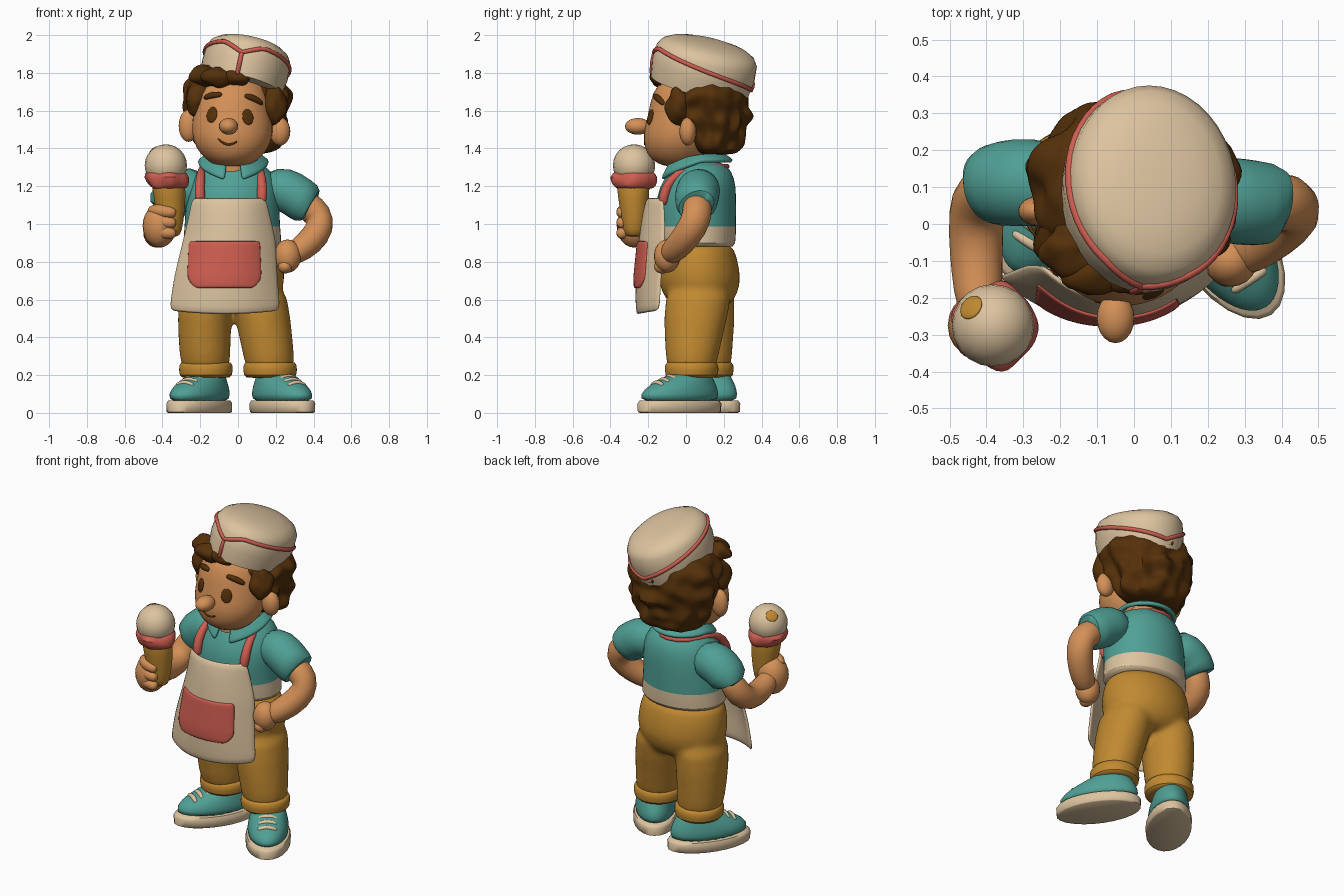
import bpy, bmesh, math
from mathutils import Vector, Matrix, noise
from mathutils.bvhtree import BVHTree

old = bpy.data.objects.get("Cube")
if old:
    bpy.data.objects.remove(old)


def material(name, *rgb):
    mat = bpy.data.materials.new(name)
    mat.use_nodes = True
    mat.diffuse_color = (*rgb, 1)
    mat.node_tree.nodes["Principled BSDF"].inputs["Base Color"].default_value = (*rgb, 1)
    return mat


teal = material("teal", .08, .35, .3)
cream = material("cream", .72, .55, .35)
red = material("coral_red", .62, .11, .08)
gold = material("golden_tan", .53, .25, .03)
skin = material("skin", .66, .28, .095)
brown = material("dark_brown", .09, .03, .003)


# ---------- helpers ----------
def finish(name, bm, mats, sub=0, rule=None, thick=0):
    bmesh.ops.recalc_face_normals(bm, faces=bm.faces)
    mesh = bpy.data.meshes.new(name)
    if rule:
        for face in bm.faces:
            face.material_index = rule(face.calc_center_median())
    bm.to_mesh(mesh)
    bm.free()
    for mat in mats if isinstance(mats, list) else [mats]:
        mesh.materials.append(mat)
    mesh.shade_smooth()
    mesh.set_sharp_from_angle(angle=math.radians(60))
    obj = bpy.data.objects.new(name, mesh)
    bpy.context.collection.objects.link(obj)
    if thick:
        solid = obj.modifiers.new("Thickness", 'SOLIDIFY')
        solid.thickness, solid.offset = thick, 0
    if sub:
        smooth = obj.modifiers.new("Smooth", 'SUBSURF')
        smooth.levels = smooth.render_levels = sub
    return obj


def skin_rings(name, rings, mats, closed=True, **options):
    """Join rows of points with quads; closed rows are capped at both ends."""
    bm = bmesh.new()
    rows = [[bm.verts.new(p) for p in ring] for ring in rings]
    count = len(rows[0])
    for low, high in zip(rows, rows[1:]):
        for i in range(count if closed else count - 1):
            j = (i + 1) % count
            bm.faces.new((low[i], low[j], high[j], high[i]))
    if closed:
        bm.faces.new(rows[0])
        bm.faces.new(rows[-1])
    return finish(name, bm, mats, **options)


def interp(table, key):
    """Linear lookup in rows sorted by their first value."""
    for a, b in zip(table, table[1:]):
        if key <= b[0]:
            t = max(0, (key - a[0]) / (b[0] - a[0]))
            return [p + (q - p) * t for p, q in zip(a, b)]
    return list(table[-1])


def loft(name, sections, mats, n=24, sub=1, matrix=Matrix(), lumps=0, steps=0, **options):
    """Stack of ellipses: z, centre x, centre y, radius x, radius y."""
    if steps:
        low, high = sections[0][0], sections[-1][0]
        sections = [interp(sections, low + (high - low) * i / steps) for i in range(steps + 1)]
    rings = []
    for z, cx, cy, rx, ry in sections:
        ring = []
        for i in range(n):
            a = math.tau * i / n
            out = Vector((rx * math.cos(a), ry * math.sin(a), 0))
            p = Vector((cx, cy, z)) + out
            if lumps:
                p += out.normalized() * noise.noise(p * 13) * lumps
            ring.append(matrix @ p)
        rings.append(ring)
    return skin_rings(name, rings, mats, sub=sub, **options)


def limb(name, points, mat, n=12, sub=1, rounded=True):
    """Tube through points x, y, z, radius, with rounded ends."""
    path = [(Vector(p[:3]), p[3]) for p in points]
    if rounded:
        for end, near in ((0, 1), (-1, -2)):
            p, r = path[end]
            tip = (p + (p - path[near][0]).normalized() * r * .7, r * .55)
            path.insert(0 if end == 0 else len(path), tip)
    side, rings = None, []
    for i, (p, r) in enumerate(path):
        t = (path[min(i + 1, len(path) - 1)][0] - path[max(i - 1, 0)][0]).normalized()
        side = t.orthogonal() if side is None else side - t * side.dot(t)
        side.normalize()
        other = t.cross(side)
        angles = [math.tau * k / n for k in range(n)]
        rings.append([p + (side * math.cos(a) + other * math.sin(a)) * r for a in angles])
    return skin_rings(name, rings, mat, sub=sub)


def ball(name, centre, radii, mat, facing=None, lumps=0, segments=20):
    bm = bmesh.new()
    bmesh.ops.create_uvsphere(bm, u_segments=segments, v_segments=segments // 2 + 2, radius=1)
    turn = facing.to_track_quat('Z', 'Y').to_matrix().to_4x4() if facing else Matrix()
    bm.transform(Matrix.Translation(centre) @ turn @ Matrix.Diagonal((*radii, 1)))
    for v in bm.verts:
        v.co += (v.co - Vector(centre)) * noise.noise(v.co * 13) * lumps
    return finish(name, bm, mat)


def sheet(name, surface, mat, nu=14, nv=8, thick=.02):
    rows = [[surface(i / nu * 2 - 1, j / nv) for i in range(nu + 1)] for j in range(nv + 1)]
    return skin_rings(name, rows, mat, closed=False, thick=thick, sub=1)


# ---------- shoes and trousers ----------
legs = {
    "left": (1, (.235, -.035, 0), [(.2, .17, .03, .13, .13), (.3, .165, .03, .135, .14),
                                   (.5, .13, .05, .15, .17), (.72, .1, .08, .15, .19)]),
    "right": (-1, (-.205, .065, 0), [(.2, -.17, .11, .13, .13), (.3, -.175, .1, .135, .145),
                                     (.5, -.18, .09, .145, .17), (.72, -.16, .08, .15, .19)]),
}
trousers = loft("trousers", [(.54, -.03, .08, .16, .12), (.6, -.03, .075, .25, .19), (.7, -.025, .072, .282, .225),
                             (.8, -.03, .066, .27, .21), (.93, -.03, .06, .25, .19)], gold)
parts = [trousers]
for label, (sign, spot, sections) in legs.items():
    place = Matrix.Translation(spot) @ Matrix.Rotation(math.radians(33) * sign, 4, 'Z')
    sole = [(z, 0, 0, .13 * k, .252 * k) for z, k in ((0, .94), (.005, .99), (.05, 1), (.065, .95))]
    loft(label + "_sole", sole, cream, matrix=place, sub=0)
    loft(label + "_shoe", [(.05, 0, 0, .118, .235), (.1, 0, 0, .121, .238), (.145, 0, .02, .112, .205),
                           (.18, 0, .05, .098, .15), (.22, 0, .08, .088, .105)], teal, matrix=place)
    for k in range(3):
        y, z = -.06 - .04 * k, .198 - .016 * k
        bar = [(*(place @ Vector((x, y, z - abs(x) * .4))), .015) for x in (-.045, 0, .045)]
        limb(label + "_lace", bar, cream, n=8)
    parts.append(loft(label + "_leg", sections, gold))
    z, x, y, rx, ry = sections[0]
    loft(label + "_cuff", [(z + dz, x, y, rx + grow, ry + grow) for dz, grow in
                           ((-.015, -.01), (-.01, .012), (.06, .016), (.075, -.005))], gold)
# fuse the hips and both legs into one soft shape
with bpy.context.temp_override(active_object=trousers, object=trousers,
                               selected_objects=parts, selected_editable_objects=parts):
    bpy.ops.object.join()
fuse = trousers.modifiers.new("Fuse", 'REMESH')
fuse.mode, fuse.voxel_size, fuse.use_smooth_shade = 'VOXEL', .014, True
soften = trousers.modifiers.new("Soften", 'SMOOTH')
soften.factor, soften.iterations = .5, 14

# ---------- shirt with apron belt ----------
loft("shirt", [(.875, -.03, .06, .25, .185), (.885, -.03, .06, .265, .205), (.985, -.03, .057, .255, .21),
               (1.1, -.03, .052, .25, .215), (1.2, -.02, .062, .24, .205), (1.28, -.02, .078, .2, .168),
               (1.34, -.02, .07, .13, .12)], [teal, cream], rule=lambda c: int(c.z < .98))
loft("neck", [(1.2, -.03, .03, .11, .12), (1.4, -.03, .03, .11, .12)], skin, sub=0)


def collar(u, v):
    a = u * math.radians(166)
    front = max(0, abs(u) - .5) / .5
    r = .135 + .05 * v
    z = 1.365 - .035 * v - front * (.035 + .065 * v)
    return (-.025 + math.sin(a) * r, .06 + math.cos(a) * (r + .01 * front), z)


sheet("collar", collar, teal, nu=28, nv=3, thick=.025)

# ---------- apron, pocket and neck strap ----------
# height, centre x, half width, front y, side y
apron_rows = [(.54, -.07, .295, -.255, -.14), (.72, -.065, .275, -.26, -.13),
              (.92, -.045, .245, -.24, -.11), (1.04, -.045, .215, -.225, -.11),
              (1.14, -.048, .195, -.2, -.12)]


def apron_y(x, z):
    _, cx, half, front, side = interp(apron_rows, z)
    return front + (side - front) * min(1, abs((x - cx) / half)) ** 2.3


def apron(u, v):
    z = .54 + .6 * v
    _, cx, half, _, _ = interp(apron_rows, z)
    x = cx + half * u
    return (x, apron_y(x, z), z - .02 * (1 - v) * (1 - u * u))


def pocket(u, v):
    half = .2 - .05 * (1 - min(1, v * 4)) ** 2 - .01 * v
    x, z = -.072 + half * u, .66 + .25 * v
    return (x, apron_y(x, z) - .012, z)


sheet("apron", apron, cream)
sheet("apron_pocket", pocket, red, thick=.014)
half_strap = [(.17, -.12, 1.12, .03), (.175, -.11, 1.19, .03), (.165, -.05, 1.27, .024),
              (.165, .05, 1.305, .014), (.12, .19, 1.305, .013)]
strap = [(-.03 - x, y, z, r) for x, y, z, r in half_strap] + [(-.025, .235, 1.305, .013)]
strap += [(-.045 + x, y, z, r) for x, y, z, r in reversed(half_strap)]
limb("neck_strap", strap, red, n=8)

# ---------- arms ----------
limb("left_sleeve", [(.13, .08, 1.19, .1), (.25, .065, 1.19, .122), (.33, .055, 1.13, .118),
                     (.395, .055, 1.09, .112), (.39, .055, 1.095, .07)], teal, n=16, rounded=False)
limb("left_arm", [(.35, .06, 1.11, .082), (.43, .06, 1.05, .082), (.44, .035, .98, .082),
                  (.38, -.025, .9, .076), (.3, -.08, .845, .068)], skin)
ball("left_hand", (.262, -.1, .83), (.072, .07, .088), skin)
ball("left_thumb", (.25, -.125, .775), (.038, .045, .037), skin)
limb("right_sleeve", [(-.17, .1, 1.19, .11), (-.29, .115, 1.185, .125), (-.36, .11, 1.13, .118),
                      (-.395, .105, 1.065, .108), (-.39, .105, 1.07, .07)], teal, n=16, rounded=False)
limb("right_arm", [(-.385, .1, 1.08, .078), (-.425, .07, .99, .08), (-.43, -.02, .94, .078),
                   (-.425, -.14, .945, .072), (-.42, -.22, .98, .066)], skin)
ball("right_hand", (-.415, -.275, .99), (.09, .092, .115), skin)
for z in (.96, 1.015, 1.07):
    limb("right_finger", [(-.45, -.29, z, .036), (-.41, -.335, z, .038), (-.35, -.34, z - .01, .034)],
         skin, n=10)

# ---------- ice cream ----------
loft("cone", [(.93, -.355, -.275, .04, .04), (.96, -.355, -.275, .06, .06), (1.08, -.358, -.275, .078, .075),
              (1.2, -.367, -.28, .092, .09), (1.24, -.37, -.28, .08, .08)], gold)
loft("lower_scoop", [(1.18, -.375, -.275, .09, .09), (1.2, -.375, -.275, .115, .115),
                     (1.25, -.375, -.275, .118, .118), (1.29, -.375, -.275, .09, .09)], red, lumps=.04)
scoop, spot_way = Vector((-.382, -.275, 1.31)), Vector((-.55, .45, .7)).normalized()
ball("upper_scoop", scoop, (.112, .112, .112), cream)
ball("scoop_topping", scoop + spot_way * .108, (.035, .035, .01), gold, facing=spot_way)

# ---------- head ----------
head = loft("head", [(1.3, -.03, -.03, .08, .08), (1.34, -.03, -.045, .14, .145), (1.4, -.03, -.04, .195, .18),
                     (1.48, -.03, -.035, .22, .195), (1.58, -.03, -.01, .21, .19),
                     (1.69, -.03, .0, .195, .185), (1.8, -.02, .03, .14, .14)], skin)
bpy.context.view_layer.update()
face_tree = BVHTree.FromObject(head, bpy.context.evaluated_depsgraph_get())


def on_face(x, z):
    hit, normal, _, _ = face_tree.ray_cast(Vector((x, -1, z)), Vector((0, 1, 0)))
    return hit, normal


def face_stroke(name, marks, mat):
    limb(name, [(*on_face(x, z)[0], r) for x, z, r in marks], mat, n=8)


ball("nose", (-.05, -.255, 1.517), (.051, .068, .044), skin)
ball("right_ear", (-.262, .035, 1.52), (.052, .04, .085), skin)
ball("left_ear", (.222, .01, 1.49), (.055, .045, .075), skin)
for label, x, z in (("right", -.138, 1.578), ("left", .052, 1.566)):
    hit, normal = on_face(x, z)
    ball(label + "_eye", hit, (.032, .043, .008), brown, facing=normal)
face_stroke("right_brow", [(-.17, 1.67, .016), (-.135, 1.683, .021), (-.095, 1.685, .016)], brown)
face_stroke("left_brow", [(.045, 1.677, .016), (.085, 1.665, .021), (.122, 1.64, .016)], brown)
face_stroke("mouth", [(-.105, 1.45, .005), (-.075, 1.425, .007), (-.04, 1.417, .007), (-.008, 1.435, .005)], brown)

# ---------- hair ----------
loft("hair", [(1.365, -.01, .16, .15, .105), (1.39, -.01, .155, .205, .135), (1.46, -.005, .15, .235, .155),
              (1.54, 0, .13, .255, .195), (1.6, 0, .113, .27, .22), (1.69, 0, .113, .275, .215),
              (1.75, -.015, .115, .255, .205), (1.83, -.02, .1, .19, .16)],
     brown, n=44, steps=18, lumps=.06)
tufts = [(-.01, -.13, 1.78, .08, .05), (-.1, -.125, 1.772, .09, .052), (-.17, -.07, 1.785, .085, .055),
         (-.205, -.035, 1.66, .06, .1), (.19, -.04, 1.63, .06, .1)]
for x, y, z, wide, tall in tufts:
    ball("hair_tuft", (x, y, z), (wide, .07, tall), brown, lumps=.4, segments=28)

# ---------- cap ----------
tilt = Matrix.Rotation(math.radians(13), 4, 'Y') @ Matrix.Rotation(math.radians(-13), 4, 'X')
cap_place = Matrix.Translation((.025, .08, 1.765)) @ tilt
cap_profile = [(-.045, .85), (-.04, .97), (.05, 1.02), (.135, 1), (.168, .92), (.192, .76), (.207, .5), (.214, .2)]
loft("cap", [(h, 0, 0, .228 * k, .272 * k) for h, k in cap_profile], cream, n=40, sub=0, matrix=cap_place)


def on_cap(a, h):
    k = interp(cap_profile, h)[1]
    return (*(cap_place @ Vector((.228 * k * math.sin(a), -.272 * k * math.cos(a), h))), .012)


def stripe_height(a):
    turn = abs(math.remainder(a, math.tau)) / math.pi
    return .08 + .05 * min(1, turn / .15) - .16 * max(0, turn - .15) ** 1.8


front = math.radians(-9)
loop = [on_cap(front + math.tau * i / 48, stripe_height(math.tau * i / 48)) for i in range(49)]
limb("cap_stripe", loop, red, n=8, sub=0)
limb("cap_stripe_stem", [on_cap(front, h) for h in (-.03, .03, .08)], red, n=8, sub=0)
